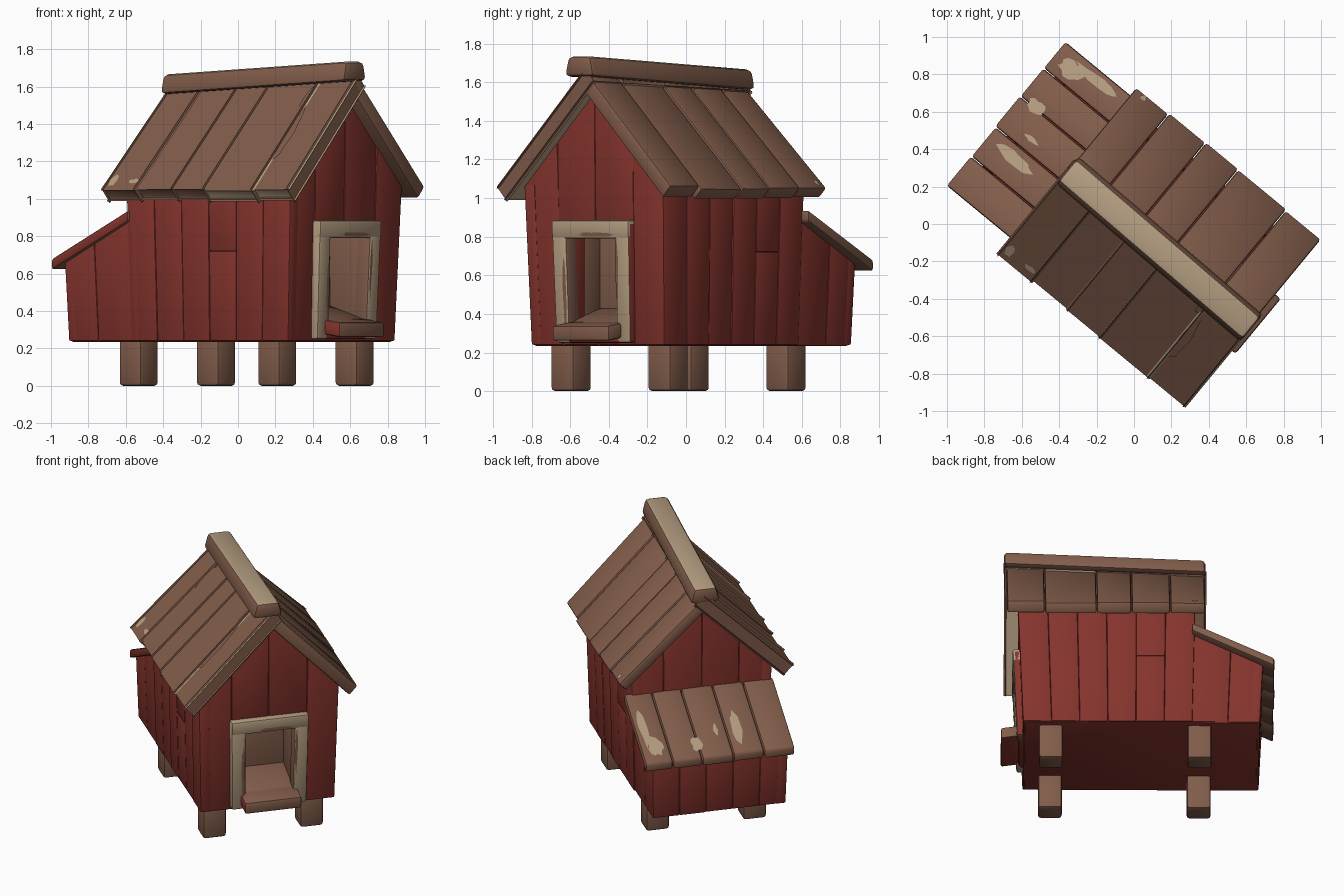
import bpy, bmesh, math, random
from mathutils import Vector, Matrix

random.seed(4)
if "Cube" in bpy.data.objects:
    bpy.data.objects.remove(bpy.data.objects["Cube"])


def material(name, rgb):
    m = bpy.data.materials.new(name)
    m.use_nodes = True
    m.diffuse_color = (*rgb, 1)
    m.node_tree.nodes["Principled BSDF"].inputs["Base Color"].default_value = (*rgb, 1)
    return m


MATS = [material("barn_red", (0.235, 0.034, 0.026)),
        material("weathered_brown", (0.22, 0.108, 0.069)),
        material("bare_tan_wood", (0.45, 0.335, 0.215))]
RED, BROWN, TAN = range(3)

# The coop is built along x (door at +x) and then turned to its final heading
TURN = Matrix.Rotation(math.radians(-39.5), 4, "Z")
parts = []


def jitter(amount):
    return random.uniform(-amount, amount)


def finish(name, bm, paint):
    """Colour faces by a rule, turn the part and add it to the scene."""
    bmesh.ops.recalc_face_normals(bm, faces=bm.faces)
    bm.normal_update()
    for f in bm.faces:
        f.material_index = paint(f.normal) if callable(paint) else paint
    bm.transform(TURN)
    me = bpy.data.meshes.new(name)
    bm.to_mesh(me)
    bm.free()
    for m in MATS:
        me.materials.append(m)
    ob = bpy.data.objects.new(name, me)
    bpy.context.collection.objects.link(ob)
    parts.append(ob)


def block(name, x, y, z, paint, shape=None, bevel=0.008):
    """Bevelled box between the given ranges, optionally reshaped."""
    bm = bmesh.new()
    bmesh.ops.create_cube(bm, size=1)
    for v in bm.verts:
        p = [r[1] if c > 0 else r[0] for c, r in zip(v.co, (x, y, z))]
        v.co = Vector(shape(*p) if shape else p)
    bmesh.ops.bevel(bm, geom=bm.edges[:], offset=bevel, segments=2,
                    profile=0.5, affect="EDGES")
    finish(name, bm, paint)


def patch(name, a, b, ra, rb, surface, paint):
    """Thin ragged flake of colour lying on a surface."""
    bm = bmesh.new()
    ring = []
    for i in range(14):
        t = math.tau * i / 14
        r = random.uniform(0.75, 1.1)
        ring.append(bm.verts.new(surface(a + ra * r * math.cos(t),
                                         b + rb * r * math.sin(t), 0.004)))
    bm.faces.new(ring)
    finish(name, bm, paint)


def spans(edges):
    return list(enumerate(zip(edges[:-1], edges[1:])))


def even(lo, hi, n):
    return [lo + (hi - lo) * i / n for i in range(n + 1)]


# Shapes: walls lean outwards, the ridge climbs towards the door
def rise(x, y, z):
    return x, y, z + 0.055 * (x + 0.46) / 1.28 * max(0, z - 1) / 0.6


def lean(x, y, z):
    k = 0.955 + 0.045 * min(1, (z - 0.24) / 0.8)
    return x * k, y * k, z


def gable(x, y, z):
    if z > 1:
        z = 1.52 - 0.95 * abs(y)
    return rise(*lean(x, y, z))


def annex_wall(x, y, z):
    return lean(x, y, 0.63 + 0.49 * (x + 0.9) if z > 0.5 else z)


PITCH = math.atan(0.95)


def roof(side):
    c, s = math.cos(PITCH), math.sin(PITCH)
    return lambda x, d, h: rise(x, side * (d * c + h * s), 1.6 - d * s + h * c)


def annex_roof(x, y, h):
    return x, y, 0.91 + 0.49 * (x + 0.43) + h


def top_only(top, rest, limit=0.6):
    return lambda n: top if n.z > limit else rest


# Floor and legs
block("floor", (-0.83, 0.74), (-0.46, 0.46), (0.235, 0.28), RED, lean)
for i, x in enumerate((0.54, -0.42)):
    for side, label in ((-1, "right"), (1, "left")):
        y = side * 0.325
        block(f"leg_{label}_{i + 1}", (x - 0.077, x + 0.077), (y - 0.077, y + 0.077),
              (0, 0.26), BROWN, bevel=0.018)

# Long side walls, with one plank on each side cut in two
for side, label, cut in ((-1, "right", 3), (1, "left", 1)):
    for i, x in spans(even(-0.39, 0.75, 6)):
        out = side * (0.47 + jitter(0.004))
        heights = (0.24, 0.72, 1.07) if i == cut else (0.24, 1.07)
        for j, z in spans(heights):
            block(f"side_plank_{label}_{i + 1}_{j + 1}", x, sorted((side * 0.4, out)),
                  z, RED, lean)

# Gable walls; the middle front planks stop above the doorway
for i, y in spans((-0.468, -0.25, 0, 0.26, 0.468)):
    inner = i in (1, 2)
    out = 0.75 + jitter(0.004)
    block(f"front_plank_{i + 1}", (0.68, out), y, (0.82 if inner else 0.24, 1.5), RED, gable)
    if inner:
        block(f"front_lower_plank_{i + 1}", (0.68, out), y, (0.24, 0.34), RED, lean)
        side = 1 if i == 2 else -1
        block(f"front_jamb_{i + 1}", (0.68, out), sorted((side * 0.2, side * 0.26)),
              (0.3, 0.86), RED, lean)
    block(f"back_plank_{i + 1}", (-0.39, -0.33), y, (0.24, 1.5), RED, gable)

# Nest annex walls
for i, y in spans(even(-0.465, 0.465, 5)):
    block(f"annex_end_plank_{i + 1}", (-0.845 + jitter(0.004), -0.78), y, (0.24, 0.63),
          RED, annex_wall)
for side, label in ((-1, "right"), (1, "left")):
    for i, x in spans((-0.845, -0.63, -0.38)):
        block(f"annex_side_plank_{label}_{i + 1}", x, sorted((side * 0.4, side * 0.465)),
              (0.24, 0.7), RED, annex_wall)

# Doorway recess
block("recess_back", (0.46, 0.5), (-0.2, 0.2), (0.32, 0.84), BROWN)
block("recess_wall_left", (0.48, 0.74), (0.165, 0.21), (0.32, 0.84), BROWN)
block("recess_wall_right", (0.48, 0.63), (-0.21, -0.165), (0.32, 0.84), BROWN)
block("recess_jamb_right", (0.62, 0.74), (-0.21, -0.163), (0.32, 0.84), RED)
block("recess_ceiling", (0.48, 0.74), (-0.2, 0.2), (0.79, 0.84), BROWN)
block("recess_floor", (0.48, 0.76), (-0.2, 0.2), (0.3, 0.35), BROWN,
      lambda x, y, z: (x, y, z + 0.3 * (0.76 - x)))


# Door frame and sill
def frame_paint(n):
    if n.y > 0.7:
        return RED
    return TAN if n.x > 0.5 or n.z > 0.5 else BROWN


def frame_post_paint(n):
    return BROWN if n.y > 0.7 else TAN


def frame_face(y, z, h):
    return lean(0.792 + h, y, z)


block("frame_post_left", (0.7, 0.792), (0.165, 0.262), (0.25, 0.88), frame_paint, lean, 0.014)
block("frame_post_right", (0.7, 0.792), (-0.262, -0.165), (0.25, 0.88),
      frame_post_paint, lean, 0.014)
block("frame_header", (0.7, 0.794), (-0.262, 0.262), (0.79, 0.885), TAN, lean, 0.014)
block("frame_bottom", (0.7, 0.78), (-0.2, 0.2), (0.25, 0.34), RED, lean, 0.014)
block("door_sill", (0.68, 0.86), (-0.19, 0.19), (0.28, 0.36),
      lambda n: RED if n.y < -0.7 or n.z < -0.6 else BROWN,
      lambda x, y, z: (x, y, z - 0.15 * (x - 0.72)), 0.014)
for i, (y, z, ry, rz) in enumerate(((-0.185, 0.5, 0.012, 0.2), (0.18, 0.62, 0.01, 0.16),
                                    (0.04, 0.81, 0.13, 0.012))):
    patch(f"frame_worn_patch_{i + 1}", y, z, ry, rz, frame_face, BROWN)

# Main roof planks; two bare planks near the door on the right slope
for side, label in ((-1, "right"), (1, "left")):
    for i, (a, b) in spans((-0.455, -0.23, 0.02, 0.245, 0.58, 0.825)):
        bare = side < 0 and i > 2
        block(f"roof_plank_{label}_{i + 1}", (a + 0.002, b - 0.002),
              (0, 0.795 + jitter(0.012)), (-0.075, jitter(0.003)),
              top_only(TAN, BROWN) if bare else BROWN, roof(side), 0.014)
for i, (side, x, d, rx, rd, col) in enumerate((
        (-1, 0.6, 0.4, 0.03, 0.19, BROWN), (-1, 0.56, 0.14, 0.02, 0.08, BROWN),
        (-1, -0.42, 0.73, 0.025, 0.05, TAN), (-1, -0.28, 0.74, 0.035, 0.02, TAN),
        (1, -0.39, 0.76, 0.02, 0.02, TAN))):
    patch(f"roof_worn_patch_{i + 1}", x, d, rx, rd, roof(side), col)

# Ridge cap, narrower on top and climbing to the front
block("ridge_cap", (-0.46, 0.84), (-0.105, 0.095), (1.56, 1.665), top_only(TAN, BROWN, 0.8),
      lambda x, y, z: (x, y * (0.75 if z > 1.6 else 1) - 0.02 * (x + 0.46),
                       z + 0.07 * (x + 0.46) / 1.3), 0.025)

# Annex roof planks with flakes of bare wood
for i, (a, b) in spans((-0.48, -0.275, -0.07, 0.14, 0.335, 0.52)):
    block(f"annex_roof_plank_{i + 1}", (-0.905 + jitter(0.01), -0.37), (a + 0.002, b - 0.002),
          (-0.06, 0), lambda n: RED if n.y < -0.7 else BROWN, annex_roof, 0.014)
for i, (x, y, rx, ry) in enumerate(((-0.78, 0.42, 0.08, 0.05), (-0.65, 0.465, 0.15, 0.028),
                                    (-0.72, -0.14, 0.13, 0.035), (-0.8, 0.15, 0.06, 0.04),
                                    (-0.71, 0.0, 0.045, 0.015))):
    patch(f"annex_bare_patch_{i + 1}", x, y, rx, ry, annex_roof, TAN)

# Soft bevels
bpy.ops.object.select_all(action="DESELECT")
for ob in parts:
    ob.select_set(True)
bpy.context.view_layer.objects.active = parts[0]
bpy.ops.object.shade_smooth_by_angle(angle=math.radians(35))
